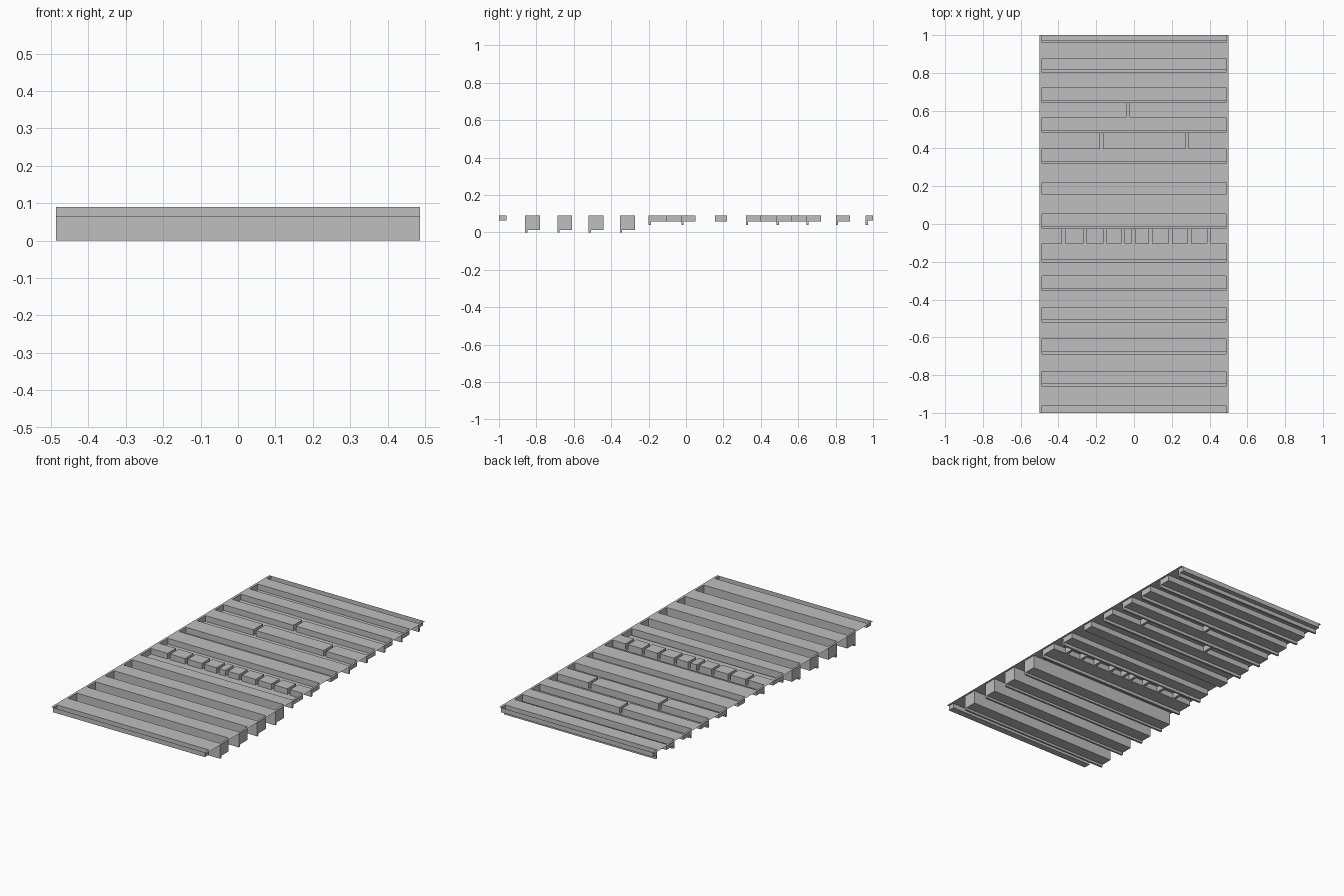
import bpy, bmesh

if "Cube" in bpy.data.objects:
    bpy.data.objects.remove(bpy.data.objects["Cube"])

TOP = 0.09        # level of the thin sheet
DEEP, SHALLOW, END = 0.013, 0.057, 0.063
HALF = 0.487      # half length of the troughs
LIP = 0.012       # width of the drain slot along each trough

# troughs: y start, y end, floor height, drain slot floor (None = no slot)
troughs = [(-1, -0.961, END, None), (0.96, 1, END, 0.04), (0.155, 0.219, SHALLOW, None)]
troughs += [(y, y + 0.079, DEEP, 0.0) for y in (-0.86, -0.688, -0.52, -0.353)]
troughs += [(a, b, SHALLOW, 0.04) for a, b in (
    (-0.2, -0.102), (-0.025, 0.052), (0.32, 0.397), (0.484, 0.563),
    (0.643, 0.722), (0.802, 0.876))]

# narrow links joining neighbouring troughs: x centres, y start, y end
links = [((-0.372, -0.26, -0.153, -0.058, -0.002, 0.087, 0.193, 0.293, 0.397), -0.102, -0.025),
         ((-0.171, 0.28), 0.397, 0.484),
         ((-0.031,), 0.563, 0.643)]

# every recess as a rectangle with a floor height
recesses = []
for a, b, floor, slot in troughs:
    recesses.append((-HALF, HALF, a, b, floor))
    if slot is not None:
        recesses.append((-HALF, HALF, a, a + LIP, slot))
for centres, a, b in links:
    recesses += [(x - 0.008, x + 0.008, a, b, SHALLOW) for x in centres]

xs = sorted({-0.5, 0.5} | {round(v, 4) for r in recesses for v in r[:2]})
ys = sorted({-1.0, 1.0} | {round(v, 4) for r in recesses for v in r[2:4]})


def height(i, j):
    """Floor height of a grid cell, or the sheet level outside it."""
    if not (0 <= i < len(xs) - 1 and 0 <= j < len(ys) - 1):
        return TOP
    x, y = (xs[i] + xs[i + 1]) / 2, (ys[j] + ys[j + 1]) / 2
    return min([TOP] + [r[4] for r in recesses if r[0] < x < r[1] and r[2] < y < r[3]])


bm = bmesh.new()


def quad(*pts):
    bm.faces.new([bm.verts.new(p) for p in pts])


# sheet and floors, plus a wall wherever the height changes
for i in range(len(xs)):
    for j in range(len(ys)):
        h = height(i, j)
        x0, y0 = xs[i], ys[j]
        if i < len(xs) - 1 and j < len(ys) - 1:
            x1, y1 = xs[i + 1], ys[j + 1]
            quad((x0, y0, h), (x1, y0, h), (x1, y1, h), (x0, y1, h))
        if j < len(ys) - 1:
            left = height(i - 1, j)
            if left != h:
                y1 = ys[j + 1]
                quad((x0, y0, h), (x0, y1, h), (x0, y1, left), (x0, y0, left))
        if i < len(xs) - 1:
            front = height(i, j - 1)
            if front != h:
                x1 = xs[i + 1]
                quad((x0, y0, front), (x1, y0, front), (x1, y0, h), (x0, y0, h))

bmesh.ops.remove_doubles(bm, verts=bm.verts, dist=0.0001)
mesh = bpy.data.meshes.new("trough_panel")
bm.to_mesh(mesh)
bm.free()

grey = bpy.data.materials.new("light_grey")
grey.diffuse_color = (0.52, 0.52, 0.52, 1)
grey.use_nodes = True
grey.node_tree.nodes["Principled BSDF"].inputs["Base Color"].default_value = grey.diffuse_color
mesh.materials.append(grey)
panel = bpy.data.objects.new("trough_panel", mesh)
bpy.context.collection.objects.link(panel)
